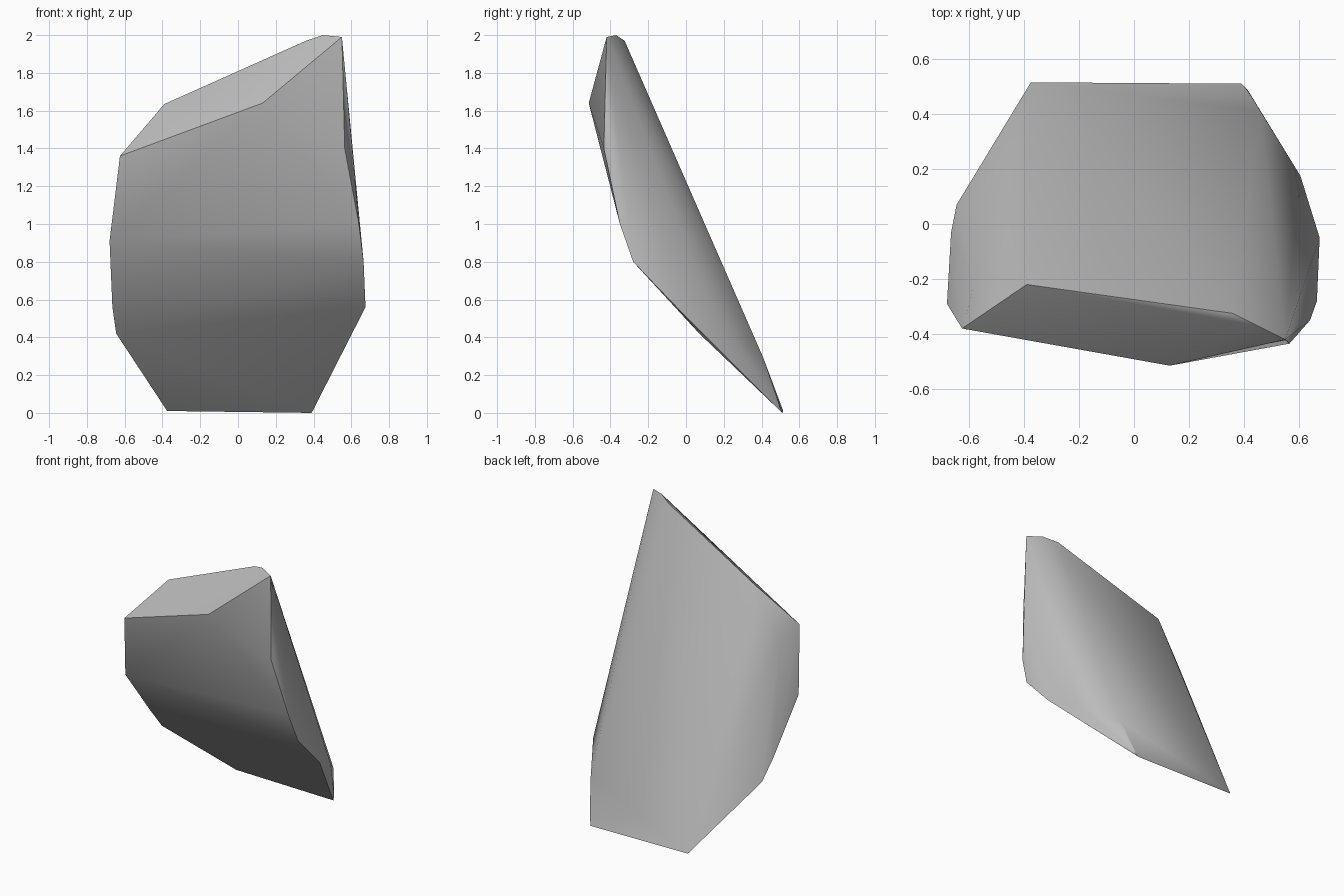
import bpy
import bmesh
import math

cube = bpy.data.objects.get("Cube")
if cube:
    bpy.data.objects.remove(cube, do_unlink=True)

# Plain grey stone
stone = bpy.data.materials.new("stone_grey")
stone.use_nodes = True
colour = (0.5, 0.5, 0.5, 1.0)
stone.diffuse_color = colour
stone.node_tree.nodes["Principled BSDF"].inputs["Base Color"].default_value = colour

# Corners of the leaning shard, grouped by region
peak = [(0.55, -0.42, 1.99), (0.45, -0.37, 2.0), (0.36, -0.325, 1.97)]
shoulder = [(-0.39, -0.22, 1.635), (-0.625, -0.38, 1.36), (-0.58, -0.22, 1.31)]
brow = [(0.13, -0.515, 1.64)]
left_rim = [(0.565, -0.435, 1.4), (0.64, -0.35, 1.0), (0.665, -0.28, 0.8),
            (0.675, -0.05, 0.56), (0.605, 0.175, 0.44), (0.46, 0.41, 0.29)]
right_rim = [(-0.68, -0.29, 0.91), (-0.665, -0.03, 0.56), (-0.645, 0.07, 0.42)]
foot = [(0.415, 0.485, 0.05), (0.39, 0.51, 0.0), (-0.375, 0.515, 0.01)]

# Skin the corners with a convex hull
bm = bmesh.new()
for corner in peak + shoulder + brow + left_rim + right_rim + foot:
    bm.verts.new(corner)
hull = bmesh.ops.convex_hull(bm, input=bm.verts[:])
loose = [v for v in bm.verts if not v.link_faces]
bmesh.ops.delete(bm, geom=loose, context="VERTS")
bmesh.ops.recalc_face_normals(bm, faces=bm.faces[:])

mesh = bpy.data.meshes.new("rock_shard")
bm.to_mesh(mesh)
bm.free()
mesh.materials.append(stone)
rock = bpy.data.objects.new("rock_shard", mesh)
bpy.context.collection.objects.link(rock)

# Soft facets with the strong ridges kept sharp
bpy.ops.object.select_all(action="DESELECT")
rock.select_set(True)
bpy.context.view_layer.objects.active = rock
bpy.ops.object.shade_smooth_by_angle(angle=math.radians(38))
